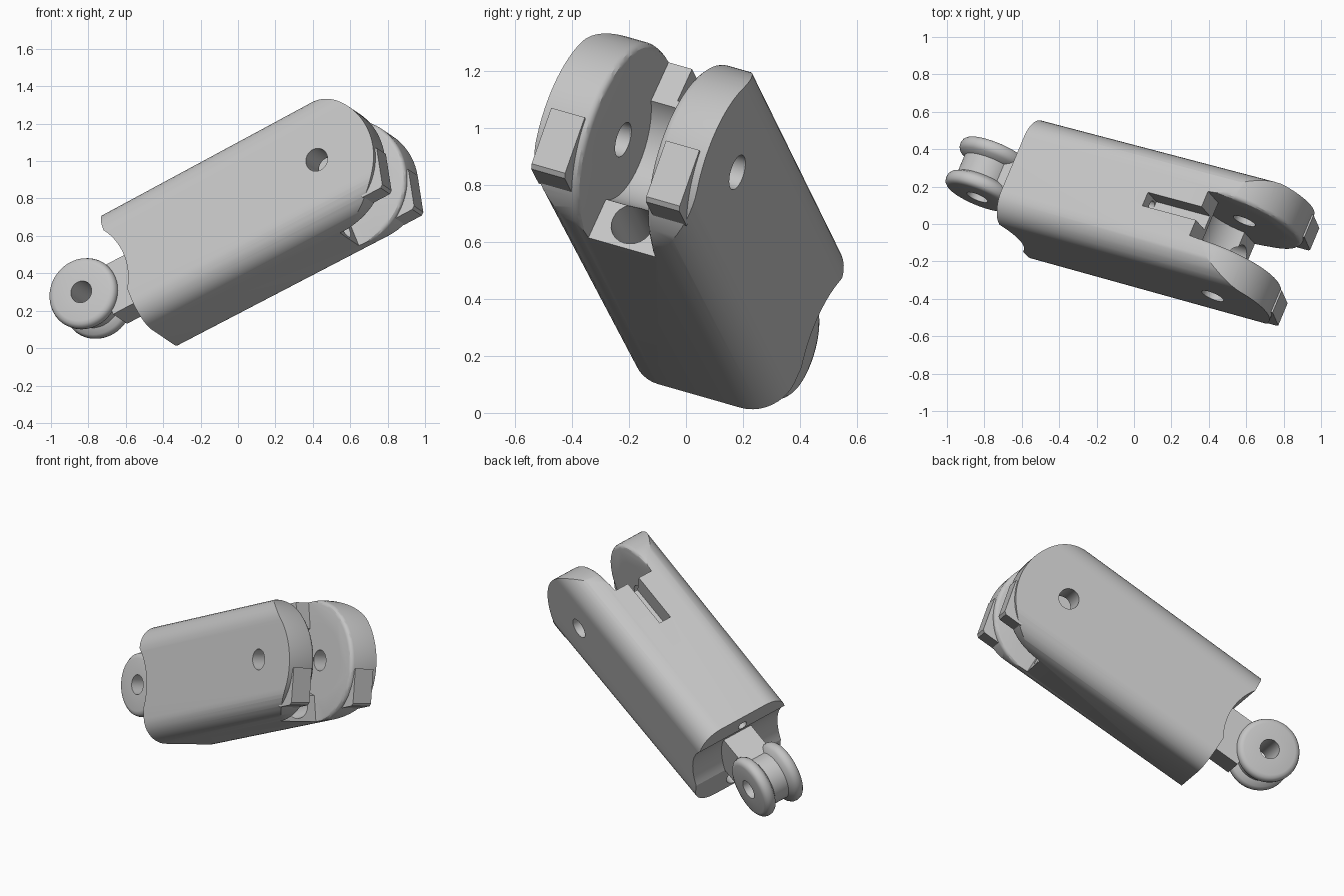
import bpy, bmesh, math
from mathutils import Matrix, Vector

if "Cube" in bpy.data.objects:
    bpy.data.objects.remove(bpy.data.objects["Cube"])

grey = bpy.data.materials.new("light grey")
grey.use_nodes = True
grey.diffuse_color = (0.55, 0.55, 0.55, 1)
grey.node_tree.nodes["Principled BSDF"].inputs["Base Color"].default_value = (0.55, 0.55, 0.55, 1)

# Tilted frame: x along the segment, y along the hinge pin, z across; origin at the hinge
along = Vector((0.859, -0.232, 0.455)).normalized()
pin = Vector((0.388, 0.887, -0.248))
pin = (pin - along * pin.dot(along)).normalized()
FRAME = Matrix((along, pin, along.cross(pin))).transposed().to_4x4()
FRAME.translation = (0.54, -0.1025, 0.926)

HALF_H, HALF_W, CORNER = 0.363, 0.3185, 0.152
GAP, STOP, KNOB = 0.1325, -0.08, (-1.526, 0.04)


def loft(name, rings, closed=False):
    """Skin equal-length rings of points, capping the ends unless closed."""
    bm = bmesh.new()
    vs = [[bm.verts.new(p) for p in r] for r in rings]
    n = len(rings[0])
    for k in range(len(rings) if closed else len(rings) - 1):
        a, b = vs[k], vs[(k + 1) % len(vs)]
        for i in range(n):
            j = (i + 1) % n
            bm.faces.new((a[i], a[j], b[j], b[i]))
    if not closed:
        bm.faces.new(vs[0])
        bm.faces.new(vs[-1])
    bmesh.ops.recalc_face_normals(bm, faces=bm.faces)
    me = bpy.data.meshes.new(name)
    bm.to_mesh(me)
    bm.free()
    ob = bpy.data.objects.new(name, me)
    bpy.context.collection.objects.link(ob)
    return ob


def slab(name, outline, y0, y1):
    """Side outline (x, z) extruded along the hinge pin."""
    return loft(name, [[(x, y, z) for x, z in outline] for y in (y0, y1)])


def arc(cx, cz, r, a0, a1, n):
    steps = [math.radians(a0 + (a1 - a0) * i / n) for i in range(n + 1)]
    return [(cx + r * math.cos(a), cz + r * math.sin(a)) for a in steps]


def disc(cx, cz, r, half):
    return slab("cutter", arc(cx, cz, r, 0, 354.375, 63), -half, half)


def box(x0, x1, half, z0, z1, name="cutter"):
    return slab(name, [(x0, z0), (x1, z0), (x1, z1), (x0, z1)], -half, half)


def tube(z, r, x0, x1):
    return loft("cutter", [[(x, p, q) for p, q in arc(0, z, r, 0, 345, 23)] for x in (x0, x1)])


def combine(ob, tool, operation="DIFFERENCE"):
    mod = ob.modifiers.new("cut", "BOOLEAN")
    mod.object, mod.operation, mod.solver = tool, operation, "EXACT"
    bpy.context.view_layer.update()
    me = bpy.data.meshes.new_from_object(ob.evaluated_get(bpy.context.evaluated_depsgraph_get()))
    ob.modifiers.clear()
    ob.data = me
    bpy.data.objects.remove(tool)


def section(x, s):
    pts = []
    for k, (sy, sz) in enumerate(((1, 1), (-1, 1), (-1, -1), (1, -1))):
        pts += arc(sy * (HALF_W - CORNER), sz * (HALF_H - CORNER), CORNER, 90 * k, 90 * k + 90, 10)
    return [(x, y * s, z * s) for y, z in pts]


# Body: slightly tapered rounded bar with a round hinge end
body = loft("segment_body", [section(-1.24, 0.975), section(0.5, 1.005)])
side = [(-1.5, 0.366)] + arc(-0.04, 0, 0.366, 90, -90, 48) + [(-1.5, -0.366)]
combine(body, slab("cutter", side, -0.6, 0.6), "INTERSECT")

# Fork gap, hinge clearance, pin bore, knuckle clearance
combine(body, box(STOP, 0.8, GAP, -0.6, 0.6))
combine(body, disc(0, 0, 0.218, GAP))
combine(body, disc(0, 0, 0.063, 0.6))
combine(body, disc(*KNOB, 0.34, 0.6))

# Cord slot on top and the two cord channels
combine(body, box(-0.414, 0.0, 0.04, 0.23, 0.6))
combine(body, tube(0.26, 0.03, -1.4, -0.3))
combine(body, tube(-0.265, 0.078, -1.4, 0.1))

# Round the inner rims of the fork
bm = bmesh.new()
bm.from_mesh(body.data)
rims = [e for e in bm.edges if all(
    abs(abs(v.co.y) - GAP) < 1e-3 and v.co.x > -0.035
    and abs(math.hypot(v.co.x + 0.04, v.co.z) - 0.366) < 0.006 for v in e.verts)]
bmesh.ops.bevel(bm, geom=rims, offset=0.025, segments=3, profile=0.5, affect="EDGES")
bm.to_mesh(body.data)
bm.free()
parts = [body]

# Stop tabs on the fork ends
tab = [(0.325, -0.09), (0.278, -0.295), (0.262, -0.308), (0.15, -0.308), (0.1, -0.1)]
parts.append(slab("right_stop_tab", tab, -0.292, -0.16))
parts.append(slab("left_stop_tab", tab, 0.16, 0.292))

# Grooved knuckle with a pin bore, and its neck
half = [(0.06, 0.14), (0.16, 0.14), (0.178, 0.135), (0.19, 0.123), (0.195, 0.105),
        (0.193, 0.085), (0.182, 0.068), (0.15, 0.05)]
lathe = half + [(r, -y) for r, y in reversed(half)]
rings = []
for i in range(64):
    c, s = math.cos(math.tau * i / 64), math.sin(math.tau * i / 64)
    rings.append([(KNOB[0] + r * c, y, KNOB[1] + r * s) for r, y in lathe])
parts.append(loft("knuckle", rings, closed=True))
parts.append(box(-1.42, -1.1, 0.1, -0.145, 0.13, "knuckle_neck"))

# Place, colour and shade
bpy.ops.object.select_all(action="DESELECT")
for ob in parts:
    ob.matrix_world = FRAME
    ob.data.materials.clear()
    ob.data.materials.append(grey)
    ob.select_set(True)
bpy.context.view_layer.objects.active = body
bpy.ops.object.shade_smooth_by_angle(angle=math.radians(30))
